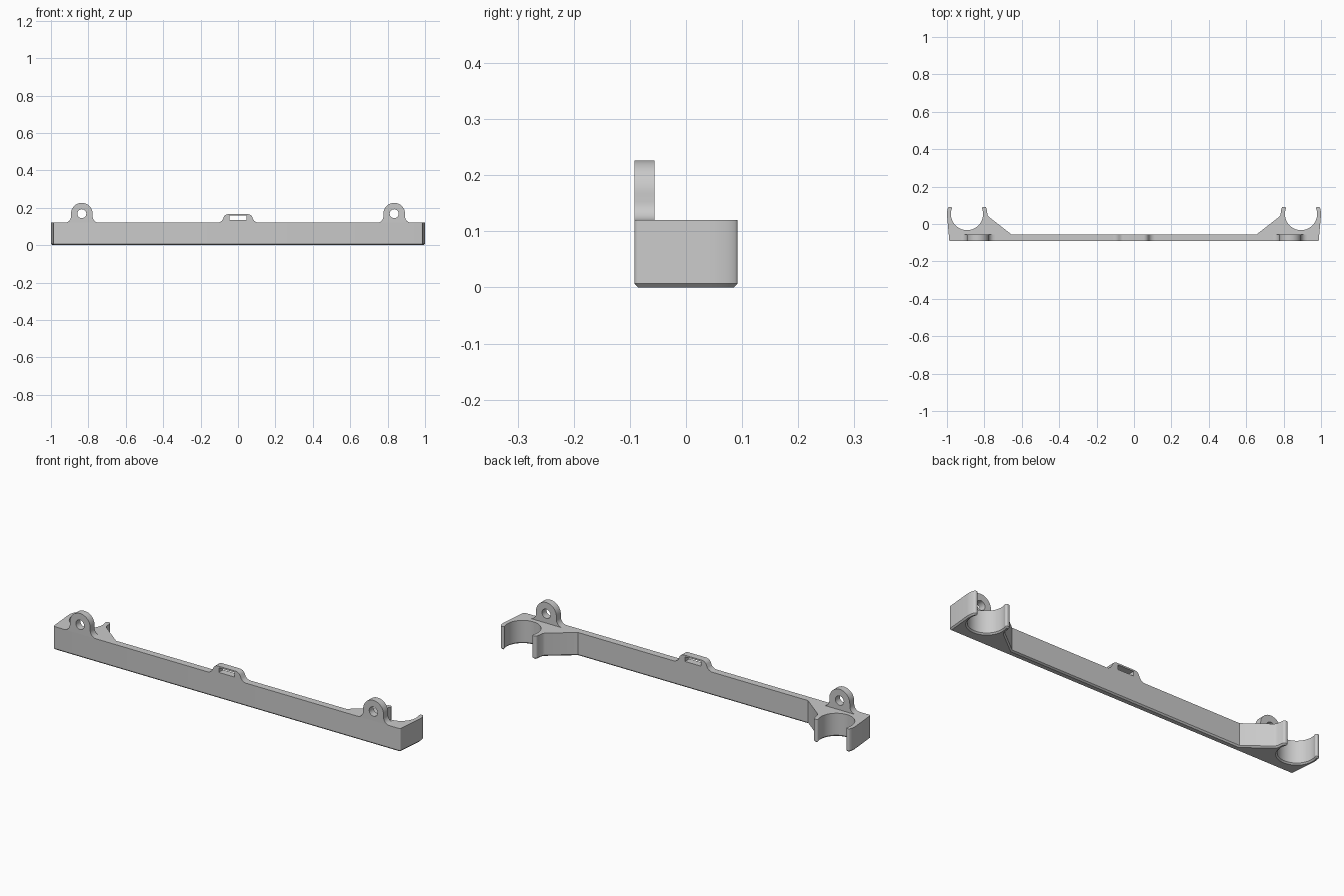
import bpy, bmesh
from math import sin, cos, pi, radians, degrees, sqrt, asin
from mathutils import Vector
from mathutils.geometry import delaunay_2d_cdt

cube = bpy.data.objects.get("Cube")
if cube:
    bpy.data.objects.remove(cube, do_unlink=True)

FRONT, BAR_BACK, BACK = -0.092, -0.056, 0.092
BODY_TOP, CHAMFER = 0.12, 0.007

grey = bpy.data.materials.new("plain grey")
grey.use_nodes = True
grey.diffuse_color = (0.59, 0.59, 0.59, 1)
grey.node_tree.nodes["Principled BSDF"].inputs["Base Color"].default_value = grey.diffuse_color


def arc(cx, cy, r, start, end, steps=8):
    """Points on an arc, angles in degrees."""
    angles = [radians(start + (end - start) * i / steps) for i in range(steps + 1)]
    return [(cx + r * cos(a), cy + r * sin(a)) for a in angles]


def mirrored(points):
    return points + [(-x, y) for x, y in reversed(points)]


def inset(points, distance):
    """Move a clockwise outline inwards by an even distance."""
    result = []
    for i, p in enumerate(points):
        d1 = (p - points[i - 1]).normalized()
        d2 = (points[(i + 1) % len(points)] - p).normalized()
        n1, n2 = Vector((d1.y, -d1.x)), Vector((d2.y, -d2.x))
        result.append(p + (n1 + n2) * distance / (1 + n1.dot(n2)))
    return result


def add_cap(bm, points, z):
    """Fill a clockwise outline with triangles at one height."""
    order = list(reversed(range(len(points))))
    filled = delaunay_2d_cdt(points, [], [order], 1, 1e-6)
    verts = [bm.verts.new((p.x, p.y, z)) for p in filled[0]]
    for tri in filled[2]:
        bm.faces.new([verts[i] for i in tri])


def finish(obj):
    obj.data.materials.append(grey)
    bpy.ops.object.select_all(action='DESELECT')
    obj.select_set(True)
    bpy.context.view_layer.objects.active = obj
    if obj.type == 'CURVE':
        bpy.ops.object.convert(target='MESH')
    bpy.ops.object.shade_smooth_by_angle(angle=radians(30))


def upright_plate(name, outline, hole, x=0):
    """Plate standing on the rail, with one hole through it."""
    curve = bpy.data.curves.new(name, 'CURVE')
    curve.dimensions = '2D'
    curve.fill_mode = 'BOTH'
    curve.extrude = (BAR_BACK - FRONT) / 2
    for loop in (outline, hole):
        spline = curve.splines.new('POLY')
        spline.points.add(len(loop) - 1)
        for point, (u, v) in zip(spline.points, loop):
            point.co = (u, v, 0, 1)
        spline.use_cyclic_u = True
    obj = bpy.data.objects.new(name, curve)
    obj.rotation_euler.x = pi / 2
    obj.location = (x, (FRONT + BAR_BACK) / 2, 0)
    bpy.context.collection.objects.link(obj)
    finish(obj)


# Rail outline with a round snap clip at each end
cx, cy, r = 0.893, 0.053, 0.086
tip_y = BACK - 0.008
tip = degrees(asin((tip_y - cy) / r))
half = sqrt(r * r - (tip_y - cy) ** 2)
inner_tip, outer_tip = cx - half, cx + half

profile = [(0.655, BAR_BACK), (0.776, 0.038), (0.783, 0.048)]
profile += arc(inner_tip - 0.013, tip_y - 0.004, 0.012, 180, 90, 5)
profile += arc(inner_tip - 0.008, tip_y, 0.008, 90, 0, 4)
profile += arc(cx, cy, r, 180 - tip, 360 + tip, 48)[1:-1]
profile += arc(outer_tip + 0.008, tip_y, 0.008, 180, 90, 4)
profile += arc(0.986, tip_y, 0.008, 90, 25, 4)
profile += arc(cx, cy, 1 - cx, 15, -5, 6)
profile += arc(0.980, FRONT + 0.008, 0.008, 0, -90, 4)
outline = [Vector(p) for p in mirrored(profile)]
bottom = inset(outline, CHAMFER)

# Solid body: walls between three rings, chamfered along the bottom, and two caps
bm = bmesh.new()
levels = ((bottom, 0), (outline, CHAMFER), (outline, BODY_TOP))
rings = [[bm.verts.new((p.x, p.y, z)) for p in ring] for ring, z in levels]
for low, high in zip(rings, rings[1:]):
    for i in range(len(low)):
        bm.faces.new((low[i - 1], low[i], high[i], high[i - 1]))
add_cap(bm, bottom, 0)
add_cap(bm, outline, BODY_TOP)
bmesh.ops.remove_doubles(bm, verts=bm.verts, dist=0.00002)
bmesh.ops.recalc_face_normals(bm, faces=bm.faces)
mesh = bpy.data.meshes.new("rail_with_clips")
bm.to_mesh(mesh)
bm.free()
rail = bpy.data.objects.new("rail_with_clips", mesh)
bpy.context.collection.objects.link(rail)
finish(rail)

# Screw ears above the clips
ear_r, fillet, ear_z = 0.058, 0.033, 0.168
ear = arc(ear_r + fillet, BODY_TOP + fillet, fillet, 270, 180)
ear += arc(0, ear_z, ear_r, 0, 87, 14)
for side, x in (("left", 0.835), ("right", -0.835)):
    upright_plate(side + "_screw_ear", mirrored(ear),
                  arc(0, ear_z, 0.024, 0, 345, 23), x)

# Slotted tab in the middle, with sloping shoulders
tab = arc(0.112, BODY_TOP + 0.036, 0.036, 270, 215)
tab += arc(0.05, 0.136, 0.03, 35, 90)
slot = [(-0.045, 0.134), (0.045, 0.134), (0.045, 0.158), (-0.045, 0.158)]
upright_plate("middle_slotted_tab", mirrored(tab), slot)
